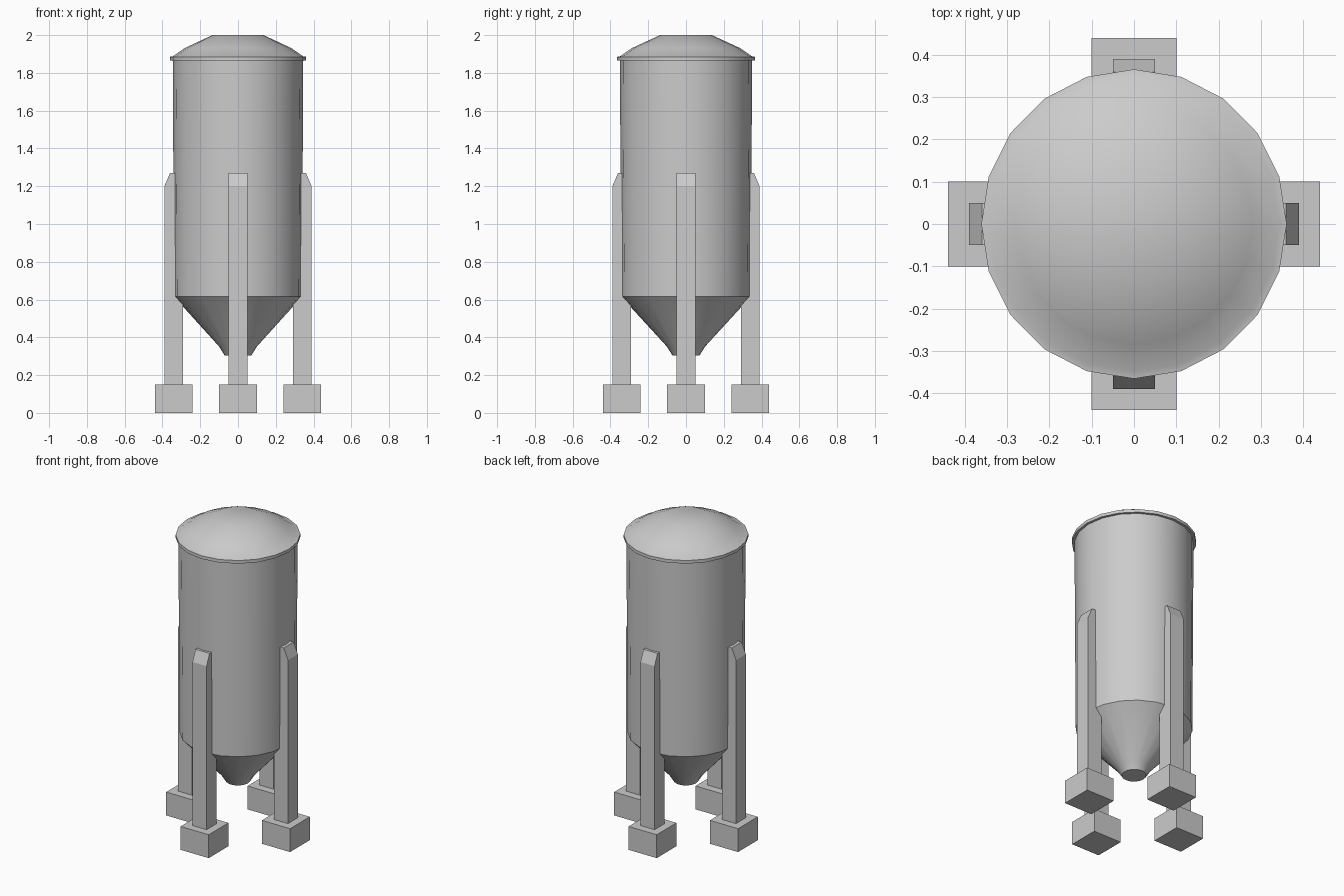
import bpy, bmesh, math

if "Cube" in bpy.data.objects:
    bpy.data.objects.remove(bpy.data.objects["Cube"])

SIDES = 20


def finish(name, bm, smooth=False):
    bmesh.ops.recalc_face_normals(bm, faces=bm.faces)
    me = bpy.data.meshes.new(name)
    bm.to_mesh(me)
    bm.free()
    ob = bpy.data.objects.new(name, me)
    bpy.context.collection.objects.link(ob)
    if smooth:
        bpy.ops.object.select_all(action='DESELECT')
        ob.select_set(True)
        bpy.context.view_layer.objects.active = ob
        bpy.ops.object.shade_smooth_by_angle(angle=math.radians(32))
    return ob


def lathe(name, profile):
    """Revolve (radius, z) points around z and cap both ends."""
    bm = bmesh.new()
    rings = []
    for r, z in profile:
        rings.append([bm.verts.new((0.987 * r * math.cos(2 * math.pi * i / SIDES),
                                    r * math.sin(2 * math.pi * i / SIDES), z))
                      for i in range(SIDES)])
    for a, b in zip(rings, rings[1:]):
        for i in range(SIDES):
            j = (i + 1) % SIDES
            bm.faces.new((a[i], a[j], b[j], b[i]))
    bm.faces.new(rings[0])
    bm.faces.new(rings[-1])
    return finish(name, bm, True)


def extrude_xz(name, outline, half_width, angle):
    """Extrude an (x, z) outline across y, then turn it around z."""
    bm = bmesh.new()
    a = [bm.verts.new((x, -half_width, z)) for x, z in outline]
    b = [bm.verts.new((x, half_width, z)) for x, z in outline]
    bm.faces.new(a)
    bm.faces.new(b)
    for i in range(len(a)):
        j = (i + 1) % len(a)
        bm.faces.new((a[i], a[j], b[j], b[i]))
    ob = finish(name, bm)
    ob.rotation_euler.z = angle
    return ob


# Tank: outlet, hopper cone, wall, rim and domed lid
lathe("tank", [(0.072, 0.305), (0.102, 0.352), (0.343, 0.615),
               (0.350, 1.865), (0.366, 1.865), (0.366, 1.885),
               (0.349, 1.888), (0.285, 1.932), (0.137, 2.0)])

# Four legs with chamfered tops, each on a square foot block
leg = [(0.29, 0.15), (0.39, 0.15), (0.39, 1.2), (0.36, 1.27), (0.29, 1.27)]
foot = [(0.24, 0), (0.44, 0), (0.44, 0.15), (0.24, 0.15)]
for k, side in enumerate(("right", "back", "left", "front")):
    extrude_xz(side + "_leg", leg, 0.05, k * math.pi / 2)
    extrude_xz(side + "_foot", foot, 0.1, k * math.pi / 2)
